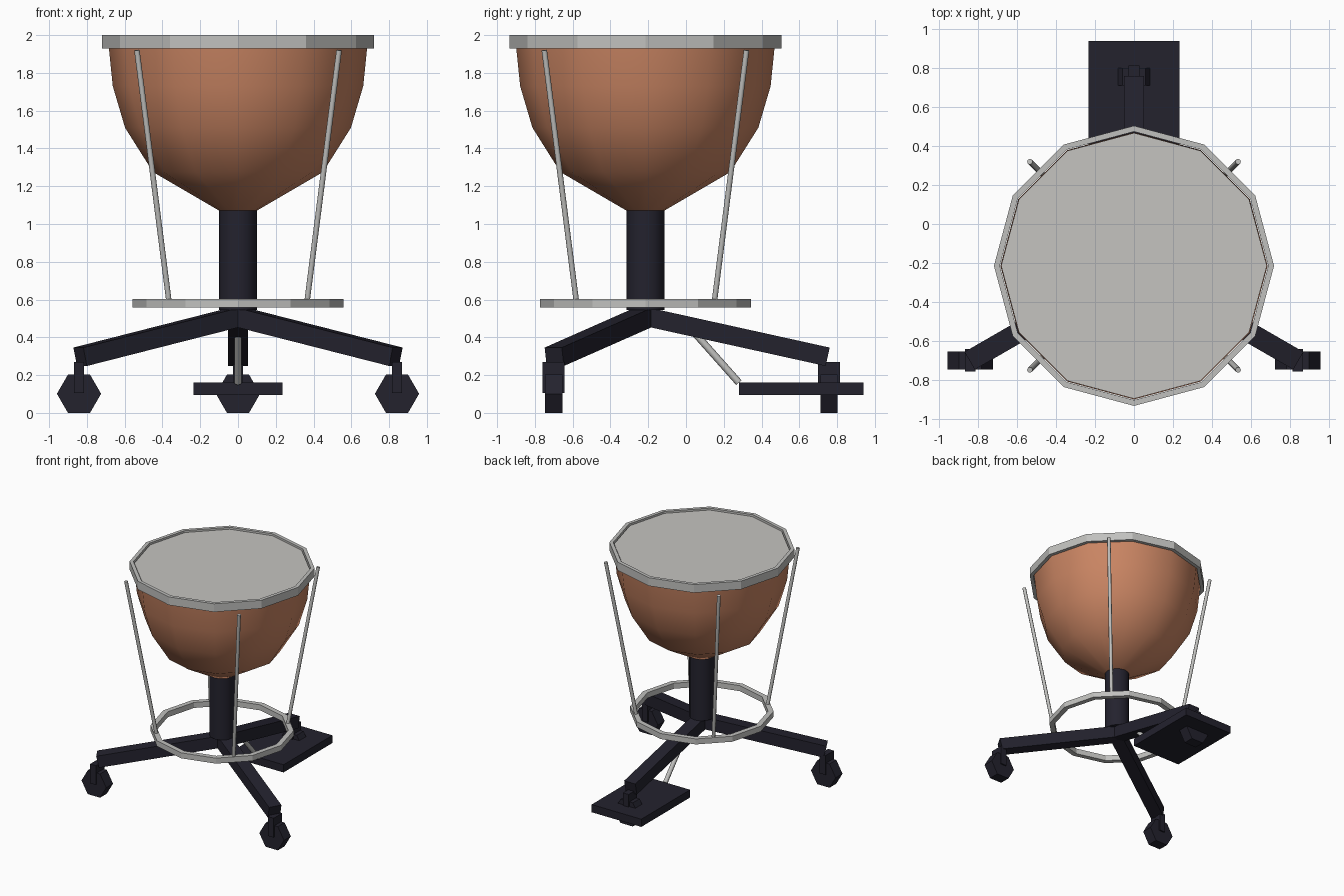
import bpy, bmesh, math
from mathutils import Vector, Matrix

if "Cube" in bpy.data.objects:
    bpy.data.objects.remove(bpy.data.objects["Cube"])

CY = -0.215          # drum axis sits forward of the pedal
SEG = 12


def mat(name, rgb):
    m = bpy.data.materials.new(name)
    m.diffuse_color = (*rgb, 1)
    m.use_nodes = True
    m.node_tree.nodes["Principled BSDF"].inputs["Base Color"].default_value = m.diffuse_color
    return m


COPPER = mat("copper", (0.59, 0.235, 0.125))
METAL = mat("steel grey", (0.53, 0.53, 0.515))
SKIN = mat("drum skin", (0.56, 0.55, 0.53))
DARK = mat("dark iron", (0.017, 0.016, 0.027))


def finish(name, bm, material, smooth=None):
    bmesh.ops.recalc_face_normals(bm, faces=bm.faces)
    me = bpy.data.meshes.new(name)
    bm.to_mesh(me)
    bm.free()
    me.materials.append(material)
    ob = bpy.data.objects.new(name, me)
    bpy.context.collection.objects.link(ob)
    if smooth:
        bpy.context.view_layer.objects.active = ob
        ob.select_set(True)
        bpy.ops.object.shade_smooth_by_angle(angle=math.radians(smooth))
        ob.select_set(False)
    return ob


def lathe(name, profile, material, closed=False, smooth=None):
    """Turn an (r, z) profile around the drum axis."""
    bm = bmesh.new()
    rings = [[bm.verts.new((r * math.cos(math.tau * i / SEG),
                            CY + r * math.sin(math.tau * i / SEG), z))
              for i in range(SEG)] for r, z in profile]
    pairs = list(zip(rings, rings[1:]))
    if closed:
        pairs.append((rings[-1], rings[0]))
    else:
        bm.faces.new(rings[0])
    for a, b in pairs:
        for i in range(SEG):
            j = (i + 1) % SEG
            bm.faces.new((a[i], a[j], b[j], b[i]))
    return finish(name, bm, material, smooth)


def hoop(name, r_in, r_out, z0, z1):
    return lathe(name, [(r_in, z0), (r_out, z0), (r_out, z1), (r_in, z1)], METAL, True)


def cylinder(name, a, b, radius, sides, material, smooth=None):
    a, b = Vector(a), Vector(b)
    d = b - a
    bm = bmesh.new()
    bmesh.ops.create_cone(bm, cap_ends=True, segments=sides, radius1=radius,
                          radius2=radius, depth=d.length)
    rot = d.to_track_quat('Z', 'Y').to_matrix().to_4x4()
    bm.transform(Matrix.Translation((a + b) / 2) @ rot)
    return finish(name, bm, material, smooth)


def box(name, size, matrix, material):
    bm = bmesh.new()
    bmesh.ops.create_cube(bm, size=1)
    bm.transform(matrix @ Matrix.Diagonal((*size, 1)))
    return finish(name, bm, material)


# Kettle, skin and rim
lathe("bowl", [(0.09, 1.065), (0.45, 1.275), (0.598, 1.51), (0.663, 1.73), (0.687, 1.965)],
      COPPER, smooth=50)
lathe("drum_skin", [(0.683, 1.955), (0.683, 1.987), (0.0001, 1.987)], SKIN)
hoop("rim", 0.69, 0.72, 1.93, 2.0)

# Column and lower hoop
cylinder("column", (0, CY, 0.545), (0, CY, 1.1), 0.1, SEG, DARK, smooth=40)
hoop("lower_hoop", 0.515, 0.558, 0.557, 0.604)

# Four tension rods on the diagonals
for i in range(4):
    a = math.radians(45 + 90 * i)
    c, s = math.cos(a), math.sin(a)
    cylinder(f"tension_rod_{i + 1}", (0.516 * c, CY + 0.516 * s, 0.585),
             (0.757 * c, CY + 0.757 * s, 1.92), 0.0145, 8, METAL, smooth=50)

# Three legs, each with a fork and a six-sided wheel facing front
for i, deg in enumerate((90, 210, 330)):
    a = math.radians(deg)
    z0, z1, reach = 0.51, 0.297, 0.965
    tilt = math.atan2(z0 - z1, reach)
    m = (Matrix.Translation((0, CY, z0)) @ Matrix.Rotation(a, 4, 'Z')
         @ Matrix.Rotation(tilt, 4, 'Y')
         @ Matrix.Translation((math.hypot(reach, z0 - z1) / 2, 0, 0)))
    box(f"leg_{i + 1}", (math.hypot(reach, z0 - z1), 0.105, 0.1), m, DARK)
    x, y = 0.972 * math.cos(a), CY + 0.972 * math.sin(a)
    box(f"fork_{i + 1}", (0.054, 0.115, 0.165), Matrix.Translation((x, y, 0.1875)), DARK)

    bm = bmesh.new()
    bmesh.ops.create_cone(bm, cap_ends=True, segments=6, radius1=0.117, radius2=0.117, depth=0.092)
    hexagon_turn = min((0, math.pi / 6), key=lambda t: max(
        abs((Matrix.Rotation(t, 3, 'Z') @ v.co).y) for v in bm.verts))
    bm.transform(Matrix.Translation((x, y, 0.1013)) @ Matrix.Rotation(math.pi / 2, 4, 'X')
                 @ Matrix.Rotation(hexagon_turn, 4, 'Z'))
    finish(f"wheel_{i + 1}", bm, DARK)

# Tuning pedal and its link rod
box("pedal", (0.47, 0.66, 0.066), Matrix.Translation((0, 0.61, 0.129)), DARK)
cylinder("pedal_link", (0, 0.28, 0.16), (0, 0.04, 0.43), 0.019, 8, METAL, smooth=50)
